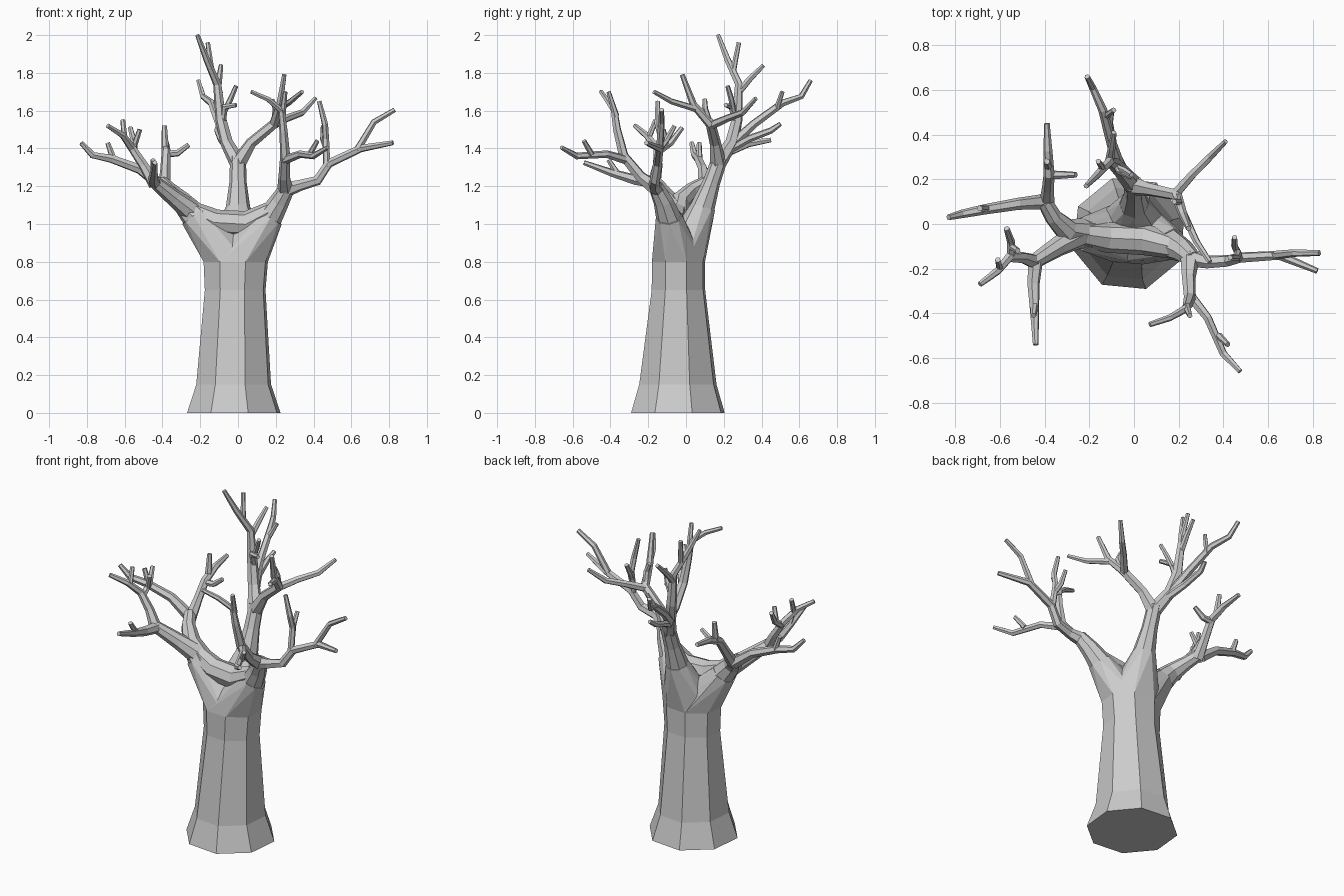
import bpy, bmesh
from math import cos, sin, pi, radians
from mathutils import Vector


def skin_rings(bm, rings):
    """Bridge successive vertex rings and cap both ends."""
    n = len(rings[0])
    for a, b in zip(rings, rings[1:]):
        for i in range(n):
            j = (i + 1) % n
            bm.faces.new((a[i], a[j], b[j], b[i]))
    bm.faces.new(rings[0][::-1])
    bm.faces.new(rings[-1])


def finish(bm, name):
    bmesh.ops.recalc_face_normals(bm, faces=bm.faces)
    mesh = bpy.data.meshes.new(name)
    bm.to_mesh(mesh)
    bm.free()
    bpy.context.collection.objects.link(bpy.data.objects.new(name, mesh))


def trunk_ring(bm, cx, cy, z, rx, ry):
    return [bm.verts.new((cx + rx * cos(radians(17 + 45 * k)), cy + ry * sin(radians(17 + 45 * k)), z))
            for k in range(8)]


def tube(bm, path, sides):
    """Tapered tube along (x, y, z, radius) points."""
    pts = [Vector(p[:3]) for p in path]
    rings, prev, u = [], None, None
    for i, p in enumerate(pts):
        a = (p - pts[i - 1]).normalized() if i else Vector()
        b = (pts[i + 1] - p).normalized() if i < len(pts) - 1 else Vector()
        t = (a + b).normalized()
        if u is None:
            u = t.orthogonal().normalized()
        else:
            u = prev.rotation_difference(t) @ u
        v = t.cross(u)
        prev = t
        rings.append([bm.verts.new(p + path[i][3] * (u * cos(2 * pi * k / sides) + v * sin(2 * pi * k / sides)))
                      for k in range(sides)])
    skin_rings(bm, rings)


def branches(name, paths, sides=6):
    bm = bmesh.new()
    for path in paths:
        tube(bm, path, sides)
    finish(bm, name)


# Trunk: flared octagon
TOP = (-.012, -.04, .80, .178, .147)
bm = bmesh.new()
skin_rings(bm, [trunk_ring(bm, *r) for r in [(-.022, -.043, 0, .259, .259), (-.023, -.043, .15, .207, .214),
                                             (-.015, -.04, .65, .168, .148), TOP]])
finish(bm, "trunk")

# Crotch: trunk top blended towards each of the three limbs
for name, (x, y, z, r), tilt in [("left_shoulder", (-.235, -.045, 1.045, .075), (-.6, 0, .8)),
                                 ("right_shoulder", (.175, -.09, 1.04, .07), (.6, -.1, .8)),
                                 ("back_shoulder", (0, .09, 1.09, .066), (0, .3, 1))]:
    bm = bmesh.new()
    trunk_ring(bm, *TOP)
    q = Vector((0, 0, 1)).rotation_difference(Vector(tilt))
    for k in range(8):
        bm.verts.new(Vector((x, y, z)) + q @ Vector((r * cos(pi * k / 4), r * sin(pi * k / 4), 0)))
    bmesh.ops.convex_hull(bm, input=bm.verts)
    bmesh.ops.dissolve_limit(bm, angle_limit=radians(2), verts=bm.verts, edges=bm.edges)
    finish(bm, name)

# Saddle and the three main limbs growing out of the trunk
branches("main_limbs", [
    [(-.27, -.04, 1.08, .05), (-.12, -.06, 1.01, .068), (.05, -.07, 1.0, .07), (.21, -.11, 1.085, .05)],
    [(-.14, -.05, .94, .08), (-.22, -.045, 1.03, .075),
     (-.30, -.03, 1.12, .055), (-.36, .03, 1.18, .04), (-.40, .10, 1.22, .034)],
    [(-.25, -.05, 1.07, .06), (-.34, -.10, 1.14, .046), (-.45, -.17, 1.23, .034)],
    [(.11, -.075, .93, .08), (.165, -.09, 1.03, .068), (.22, -.12, 1.12, .053), (.265, -.16, 1.2, .04)],
    [(0, .04, .95, .08), (0, .085, 1.08, .066), (0, .135, 1.22, .046), (0, .18, 1.35, .042)],
], 8)

# Back left branch
branches("back_left_branch", [
    [(-.40, .10, 1.20, .035), (-.52, .09, 1.29, .027), (-.67, .065, 1.345, .023), (-.77, .045, 1.365, .019),
     (-.83, .03, 1.43, .013)],
    [(-.66, .07, 1.345, .018), (-.69, .07, 1.43, .013)],
    [(-.39, .09, 1.19, .035), (-.385, .16, 1.29, .027), (-.38, .22, 1.38, .025),
     (-.385, .33, 1.425, .02), (-.39, .45, 1.445, .013)],
    [(-.385, .26, 1.4, .02), (-.39, .28, 1.52, .014)],
    [(-.38, .22, 1.37, .02), (-.32, .22, 1.375, .018), (-.26, .22, 1.42, .013)],
])

# Front left branch
branches("front_left_branch", [
    [(-.44, -.16, 1.22, .034), (-.45, -.27, 1.235, .028), (-.445, -.39, 1.27, .021), (-.44, -.54, 1.325, .013)],
    [(-.445, -.36, 1.26, .018), (-.45, -.41, 1.34, .013)],
    [(-.44, -.17, 1.21, .036), (-.50, -.15, 1.31, .026), (-.56, -.15, 1.4, .022), (-.61, -.21, 1.47, .018),
     (-.69, -.27, 1.52, .013)],
    [(-.60, -.2, 1.45, .016), (-.61, -.16, 1.55, .013)],
    [(-.55, -.15, 1.38, .02), (-.55, -.08, 1.43, .018), (-.57, -.02, 1.51, .013)],
    [(-.55, -.1, 1.41, .016), (-.52, -.12, 1.5, .013)],
])

# Right branch
branches("right_branch", [
    [(.25, -.15, 1.18, .042), (.33, -.17, 1.205, .03), (.42, -.165, 1.23, .027), (.48, -.15, 1.32, .024),
     (.65, -.14, 1.4, .021), (.82, -.21, 1.43, .013)],
    [(.63, -.14, 1.39, .02), (.72, -.13, 1.54, .017), (.83, -.13, 1.605, .013)],
    [(.47, -.155, 1.3, .02), (.465, -.13, 1.45, .018), (.46, -.15, 1.53, .017), (.43, -.15, 1.65, .012)],
    [(.465, -.13, 1.41, .017), (.45, -.1, 1.45, .016), (.45, -.06, 1.52, .012)],
])

# Front right branch
branches("front_right_branch", [
    [(.25, -.16, 1.19, .042), (.245, -.24, 1.25, .031), (.25, -.33, 1.36, .027), (.24, -.365, 1.5, .022),
     (.23, -.38, 1.6, .018), (.16, -.42, 1.66, .015), (.07, -.45, 1.7, .012)],
    [(.235, -.37, 1.57, .018), (.25, -.41, 1.7, .012)],
    [(.25, -.32, 1.34, .025), (.33, -.42, 1.37, .02), (.40, -.58, 1.36, .018), (.475, -.66, 1.405, .012)],
    [(.38, -.5, 1.37, .016), (.42, -.54, 1.44, .012)],
])

# Back limb, left fork
branches("back_limb_left_fork", [
    [(0, .17, 1.32, .044), (-.06, .24, 1.43, .034), (-.09, .27, 1.55, .03), (-.11, .28, 1.74, .022),
     (-.165, .22, 1.87, .018), (-.215, .17, 2, .012)],
    [(-.14, .25, 1.81, .016), (-.16, .28, 1.96, .012)],
    [(-.11, .28, 1.7, .02), (-.10, .34, 1.77, .017), (-.09, .41, 1.84, .012)],
    [(-.06, .24, 1.42, .028), (-.10, .36, 1.53, .023), (-.14, .51, 1.64, .02), (-.185, .61, 1.675, .016),
     (-.21, .66, 1.76, .012)],
    [(-.13, .48, 1.61, .016), (-.09, .51, 1.7, .012)],
    [(-.03, .20, 1.38, .025), (-.09, .33, 1.45, .02), (-.11, .45, 1.495, .017), (-.10, .5, 1.53, .012)],
    [(-.08, .27, 1.53, .018), (-.07, .24, 1.62, .017), (-.01, .21, 1.63, .012)],
    [(-.07, .25, 1.6, .016), (-.04, .24, 1.66, .015), (-.01, .22, 1.73, .012)],
])

# Back limb, right fork
branches("back_limb_right_fork", [
    [(0, .17, 1.32, .044), (.07, .155, 1.43, .03), (.19, .13, 1.53, .027), (.22, .04, 1.63, .02),
     (.245, -.02, 1.79, .013)],
    [(.22, .05, 1.61, .018), (.28, -.08, 1.65, .016), (.34, -.17, 1.7, .012)],
    [(.18, .13, 1.52, .024), (.26, .22, 1.56, .02), (.34, .3, 1.59, .018), (.41, .37, 1.665, .012)],
    [(.19, .13, 1.52, .018), (.2, .1, 1.61, .017), (.18, .1, 1.66, .012)],
])
